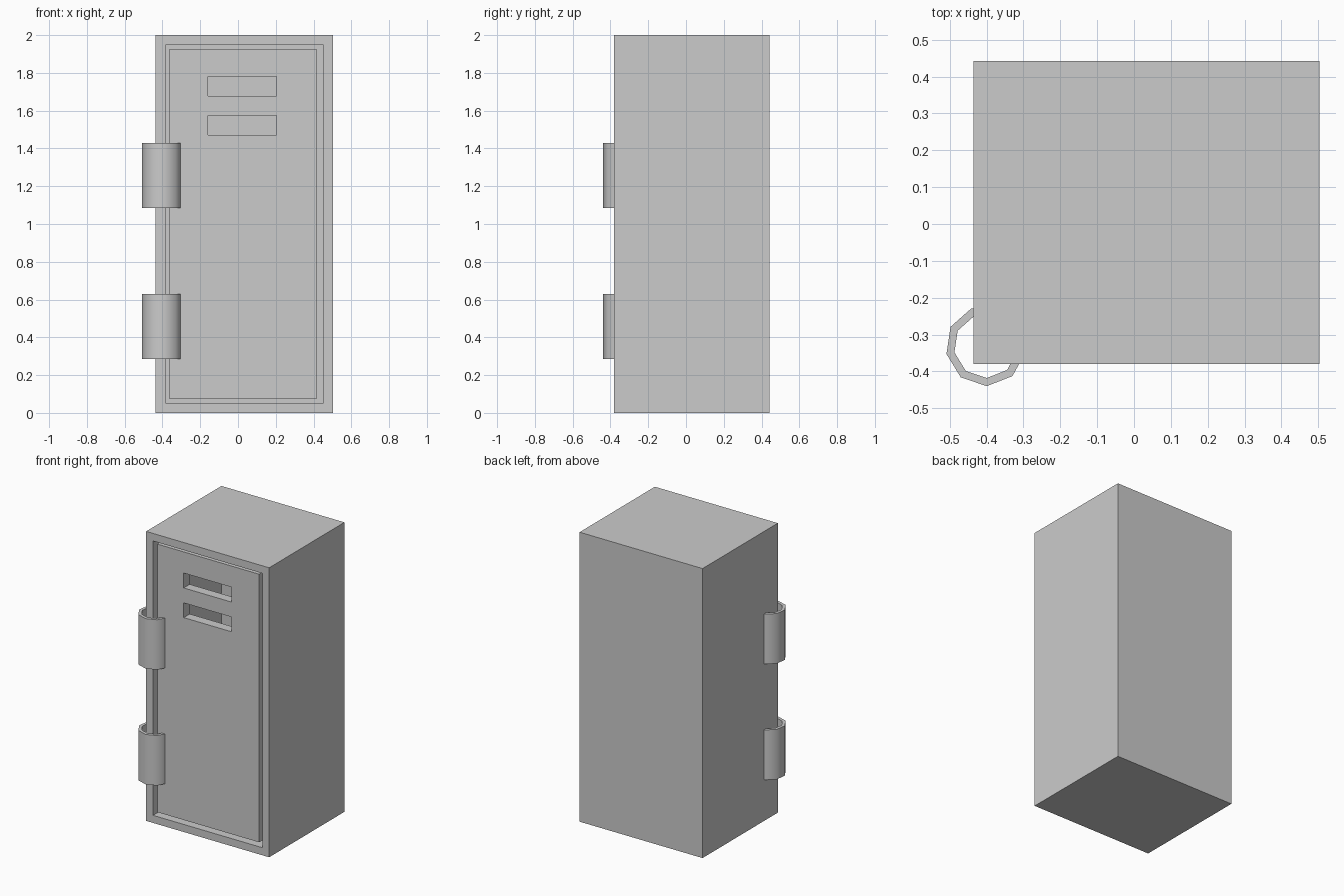
import bpy, bmesh, math
from mathutils import Matrix, Vector

if "Cube" in bpy.data.objects:
    bpy.data.objects.remove(bpy.data.objects["Cube"])


def add_object(name, bm):
    mesh = bpy.data.meshes.new(name)
    bm.to_mesh(mesh)
    bm.free()
    obj = bpy.data.objects.new(name, mesh)
    bpy.context.collection.objects.link(obj)
    return obj


X0, X1, Y0, Y1, H = -0.436, 0.504, -0.38, 0.442, 2.0
WALL = 0.074

# Cabinet: box hollowed from the front face
bm = bmesh.new()
size = Vector((X1 - X0, Y1 - Y0, H))
centre = Vector(((X0 + X1) / 2, (Y0 + Y1) / 2, H / 2))
bmesh.ops.create_cube(bm, size=1, matrix=Matrix.Translation(centre) @ Matrix.Diagonal((*size, 1)))
front = min(bm.faces, key=lambda f: f.calc_center_median().y)
bmesh.ops.inset_region(bm, faces=[front], thickness=WALL)
inner = bmesh.ops.extrude_discrete_faces(bm, faces=[front])["faces"][0]
bmesh.ops.translate(bm, verts=inner.verts[:], vec=(0, Y1 - Y0 - WALL, 0))
bmesh.ops.recalc_face_normals(bm, faces=bm.faces[:])
add_object("cabinet", bm)

# Door: panel grid with two vent openings, given thickness, small gap at the right
bm = bmesh.new()
xs = [X0 + WALL, -0.16, 0.204, 0.416]
zs = [WALL, 1.472, 1.574, 1.677, 1.78, H - WALL]
verts = [[bm.verts.new((x, Y0 + 0.016, z)) for z in zs] for x in xs]
for i in range(len(xs) - 1):
    for k in range(len(zs) - 1):
        if i == 1 and k in (1, 3):
            continue
        bm.faces.new((verts[i][k], verts[i + 1][k], verts[i + 1][k + 1], verts[i][k + 1]))
door = add_object("door", bm)
solid = door.modifiers.new("thickness", "SOLIDIFY")
solid.thickness = 0.066
solid.offset = -1


# Hinges: nine-sided tubes around the front left corner
def hinge(name, z0, z1):
    bm = bmesh.new()
    n, outer, inner = 9, 0.109, 0.087
    rings = []
    for r, z in ((outer, z0), (outer, z1), (inner, z1), (inner, z0)):
        ring = []
        for i in range(n):
            a = math.radians(-88.5) + math.tau * i / n
            ring.append(bm.verts.new((-0.402 + r * math.cos(a), -0.331 + r * math.sin(a), z)))
        rings.append(ring)
    for j in range(4):
        a, b = rings[j], rings[(j + 1) % 4]
        for i in range(n):
            k = (i + 1) % n
            bm.faces.new((a[i], a[k], b[k], b[i]))
    bmesh.ops.recalc_face_normals(bm, faces=bm.faces[:])
    obj = add_object(name, bm)
    bpy.ops.object.select_all(action="DESELECT")
    obj.select_set(True)
    bpy.context.view_layer.objects.active = obj
    bpy.ops.object.shade_smooth_by_angle(angle=math.radians(50))


hinge("lower_hinge", 0.285, 0.63)
hinge("upper_hinge", 1.085, 1.43)
